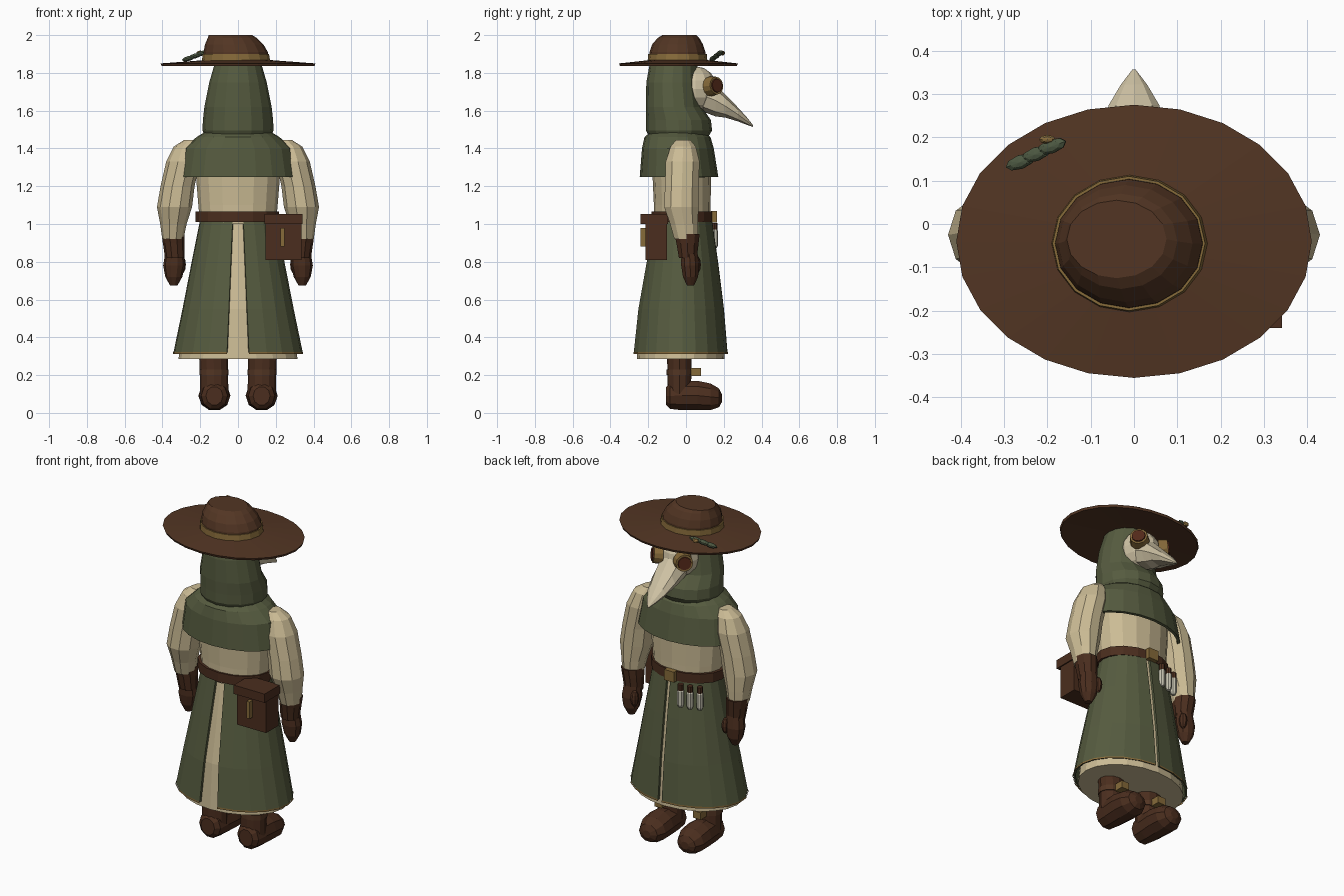
import bpy, bmesh, math
from mathutils import Matrix, Vector, Euler

if "Cube" in bpy.data.objects:
    bpy.data.objects.remove(bpy.data.objects["Cube"])


def mat(name, *rgb):
    m = bpy.data.materials.new(name)
    m.diffuse_color = (*rgb, 1)
    m.use_nodes = True
    m.node_tree.nodes["Principled BSDF"].inputs["Base Color"].default_value = m.diffuse_color
    return m


BROWN = mat("hat_brown", .085, .036, .017)
LEATHER = mat("leather_brown", .07, .027, .013)
GREEN = mat("olive_green", .092, .105, .050)
HERB = mat("herb_green", .075, .10, .055)
CREAM = mat("cream_cloth", .60, .50, .30)
BONE = mat("mask_bone", .62, .54, .37)
GOLD = mat("dull_gold", .24, .145, .042)
LENS = mat("lens_red_brown", .085, .022, .01)
GLASS = mat("pale_glass", .58, .56, .45)


def finish(name, bm, m):
    bmesh.ops.recalc_face_normals(bm, faces=bm.faces)
    me = bpy.data.meshes.new(name)
    bm.to_mesh(me)
    bm.free()
    me.materials.append(m)
    ob = bpy.data.objects.new(name, me)
    bpy.context.collection.objects.link(ob)
    return ob


def loft(name, rings, n, m, axis='z', caps=True, arc=None):
    """Elliptic rings (centre a, centre b, position, radius a, radius b); arc(radius) gives open ends."""
    bm = bmesh.new()
    loops = []
    for a, b, p, ra, rb in rings:
        t0, t1 = arc(p, ra) if arc else (0, 2 * math.pi)
        loop = []
        for i in range(n + 1 if arc else n):
            t = t0 + (t1 - t0) * i / n
            u, v = a + ra * math.cos(t), b + rb * math.sin(t)
            loop.append(bm.verts.new((u, v, p) if axis == 'z' else (u, p, v)))
        loops.append(loop)
    for A, B in zip(loops, loops[1:]):
        for i in range(n):
            j = (i + 1) % len(A)
            bm.faces.new((A[i], A[j], B[j], B[i]))
    if caps and not arc:
        bm.faces.new(loops[0])
        bm.faces.new(loops[-1])
    return finish(name, bm, m)


def thicken(ob, t):
    mod = ob.modifiers.new("thickness", 'SOLIDIFY')
    mod.thickness = t
    mod.offset = -1
    return ob


def box(name, lo, hi, m):
    lo, hi = Vector(lo), Vector(hi)
    bm = bmesh.new()
    bmesh.ops.create_cube(bm, size=1, matrix=Matrix.LocRotScale((lo + hi) / 2, None, hi - lo))
    return finish(name, bm, m)


def ball(name, c, r, m, rot=(0, 0, 0), u=10, v=6):
    bm = bmesh.new()
    bmesh.ops.create_uvsphere(bm, u_segments=u, v_segments=v, radius=1,
                              matrix=Matrix.LocRotScale(Vector(c), Euler(rot), Vector(r)))
    return finish(name, bm, m)


def disc(name, c, direction, r, depth, m, n=12):
    bm = bmesh.new()
    q = Vector(direction).to_track_quat('Z', 'Y')
    bmesh.ops.create_cone(bm, cap_ends=True, segments=n, radius1=r, radius2=r * .9, depth=depth,
                          matrix=Matrix.LocRotScale(Vector(c), q, None))
    return finish(name, bm, m)


# Hat: brim, crown, band
loft("hat_brim", [(0, -.04, 1.852, .15, .13), (0, -.04, 1.837, .405, .31), (0, -.04, 1.85, .41, .315),
                  (0, -.04, 1.868, .17, .15)], 24, BROWN)
loft("hat_crown", [(-.01, -.045, 1.855, .172, .152), (-.012, -.045, 1.91, .17, .148),
                   (-.02, -.045, 1.95, .155, .135), (-.03, -.04, 1.985, .13, .11),
                   (-.04, -.035, 2.0, .115, .09)], 16, BROWN)
loft("hat_band", [(-.01, -.045, 1.865, .18, .158), (-.012, -.045, 1.9, .176, .155)], 16, GOLD)

# Herb sprig on the brim
for i in range(3):
    ball(f"herb_leaf_{i}", (-.262 + .036 * i, .143 + .018 * i, 1.876 + .014 * i), (.038, .017, .013),
         HERB, (0, -.25, .35), 8, 5)
ball("herb_tie", (-.2, .195, 1.905), (.02, .011, .013), GOLD, u=8, v=5)

# Hood and shoulder cape
loft("hood", [(0, -.04, 1.44, .165, .145), (0, -.037, 1.495, .188, .175), (0, -.04, 1.55, .186, .172),
              (0, -.065, 1.62, .178, .148), (0, -.072, 1.75, .152, .138), (0, -.065, 1.86, .12, .125)],
     16, GREEN)
thicken(loft("shoulder_cape", [(0, -.045, 1.49, .17, .14), (0, -.045, 1.46, .22, .175),
                               (0, -.043, 1.40, .285, .19), (0, -.037, 1.25, .31, .208)],
             20, GREEN, caps=False), .015)

# Beaked mask with goggles
ball("mask_face", (0, .05, 1.715), (.11, .115, .12), BONE, u=12, v=8)
loft("mask_beak", [(0, 1.68, .09, .085, .085), (0, 1.655, .155, .08, .085), (0, 1.623, .21, .075, .06),
                   (0, 1.58, .275, .058, .037), (0, 1.545, .322, .03, .02), (0, 1.518, .356, .004, .004)],
     8, BONE, axis='y')
for s, side in ((1, "right"), (-1, "left")):
    d = Vector((s * .72, .66, .1)).normalized()
    c = Vector((s * .085, .145, 1.73))
    disc(f"{side}_goggle_rim", c, d, .053, .05, GOLD)
    disc(f"{side}_goggle_lens", c + d * .022, d, .04, .02, LENS)

# Torso and belt
loft("torso", [(0, -.02, 1.0, .2, .15), (0, -.02, 1.1, .21, .15), (0, -.022, 1.25, .222, .155),
               (0, -.03, 1.41, .24, .15), (0, -.035, 1.475, .18, .13)], 16, CREAM)
loft("belt", [(-.004, -.02, 1.01, .22, .162), (-.004, -.02, 1.065, .22, .162)], 16, LEATHER)
box("belt_buckle", (-.035, .132, 1.008), (.03, .163, 1.07), GOLD)

# Under robe and split coat skirt
skirt = [(0, -.015, 1.03, .2, .152), (0, -.02, .8, .246, .19), (0, -.027, .55, .295, .228),
         (0, -.03, .32, .343, .25)]
loft("under_robe", [(a, b, z, ra - .014, rb - .012) for a, b, z, ra, rb in skirt[:3]]
     + [(0, -.028, .285, .315, .232)], 20, CREAM)


def coat_arc(sign):
    def arc(z, r):
        back = math.asin((.028 + .03 * (1.03 - z) / .71) / r)
        front = math.asin((.03 if sign > 0 else -.005) / r)
        if sign > 0:
            return -math.pi / 2 + back, math.pi / 2 - front
        return math.pi / 2 + front, 3 * math.pi / 2 - back
    return arc


for s, side in ((1, "right"), (-1, "left")):
    thicken(loft(f"{side}_coat_skirt", skirt, 10, GREEN, arc=coat_arc(s)), .012)
    loft(f"{side}_coat_hem", [(0, -.03, .312, .345, .252), (0, -.03, .322, .345, .252)], 10, GOLD,
         arc=lambda z, r, s=s: tuple(t for t in coat_arc(s)(.32, r)))

# Belt bag
box("bag_body", (.145, -.215, .81), (.335, -.1, 1.01), LEATHER)
box("bag_lid", (.14, -.24, 1.0), (.342, -.095, 1.052), LEATHER)
box("bag_strap", (.226, -.242, .88), (.246, -.212, .98), GOLD)

# Vials hanging from the belt
for i, (x, y) in enumerate(((-.07, .15), (-.125, .14), (-.175, .12))):
    loft(f"vial_{i}", [(x, y, .87, .012, .012), (x, y, .885, .019, .019), (x, y, .965, .019, .019),
                       (x, y, .975, .012, .012)], 8, GLASS)
    loft(f"vial_cork_{i}", [(x, y, .97, .016, .016), (x, y, 1.005, .016, .016)], 8, LEATHER)

# Arms, gloves, boots
for s, side in ((1, "right"), (-1, "left")):
    def limb(name, rings, n, m, axis='z'):
        loft(f"{side}_{name}", [(s * r[0], *r[1:]) for r in rings], n, m, axis)

    limb("sleeve", [(.25, -.015, 1.445, .035, .04), (.27, -.015, 1.41, .07, .07), (.29, -.018, 1.33, .09, .094),
                    (.32, -.022, 1.2, .09, .094), (.336, -.025, 1.09, .093, .095),
                    (.342, -.01, 1.0, .07, .078), (.345, 0, .92, .056, .065)], 10, CREAM)
    limb("glove_cuff", [(.345, .006, .948, .06, .07), (.34, .008, .9, .058, .062),
                        (.334, .01, .82, .052, .05)], 10, LEATHER)
    limb("glove_hand", [(.335, .018, .85, .05, .045), (.338, .022, .78, .058, .05),
                        (.34, .024, .72, .045, .042), (.34, .024, .675, .02, .02)], 10, LEATHER)
    ball(f"{side}_thumb", (s * .298, .055, .785), (.022, .024, .048), LEATHER, u=8, v=6)
    limb("boot_leg", [(.125, -.035, .1, .075, .062), (.127, -.035, .2, .074, .063),
                      (.13, -.035, .34, .078, .066)], 12, LEATHER)
    limb("boot_foot", [(.125, .09, -.105, .045, .05), (.125, .09, -.085, .07, .072), (.125, .092, -.02, .078, .082),
                       (.125, .092, .06, .085, .082), (.125, .085, .13, .083, .074),
                       (.125, .08, .175, .06, .052), (.125, .078, .19, .025, .022)], 10, LEATHER, 'y')
    loft(f"{side}_boot_strap", [(s * .127, -.035, .2, .078, .068), (s * .127, -.035, .23, .078, .068)], 12, BROWN)
    box(f"{side}_boot_buckle", (s * .127 - .025, .025, .195), (s * .127 + .025, .08, .237), GOLD)
